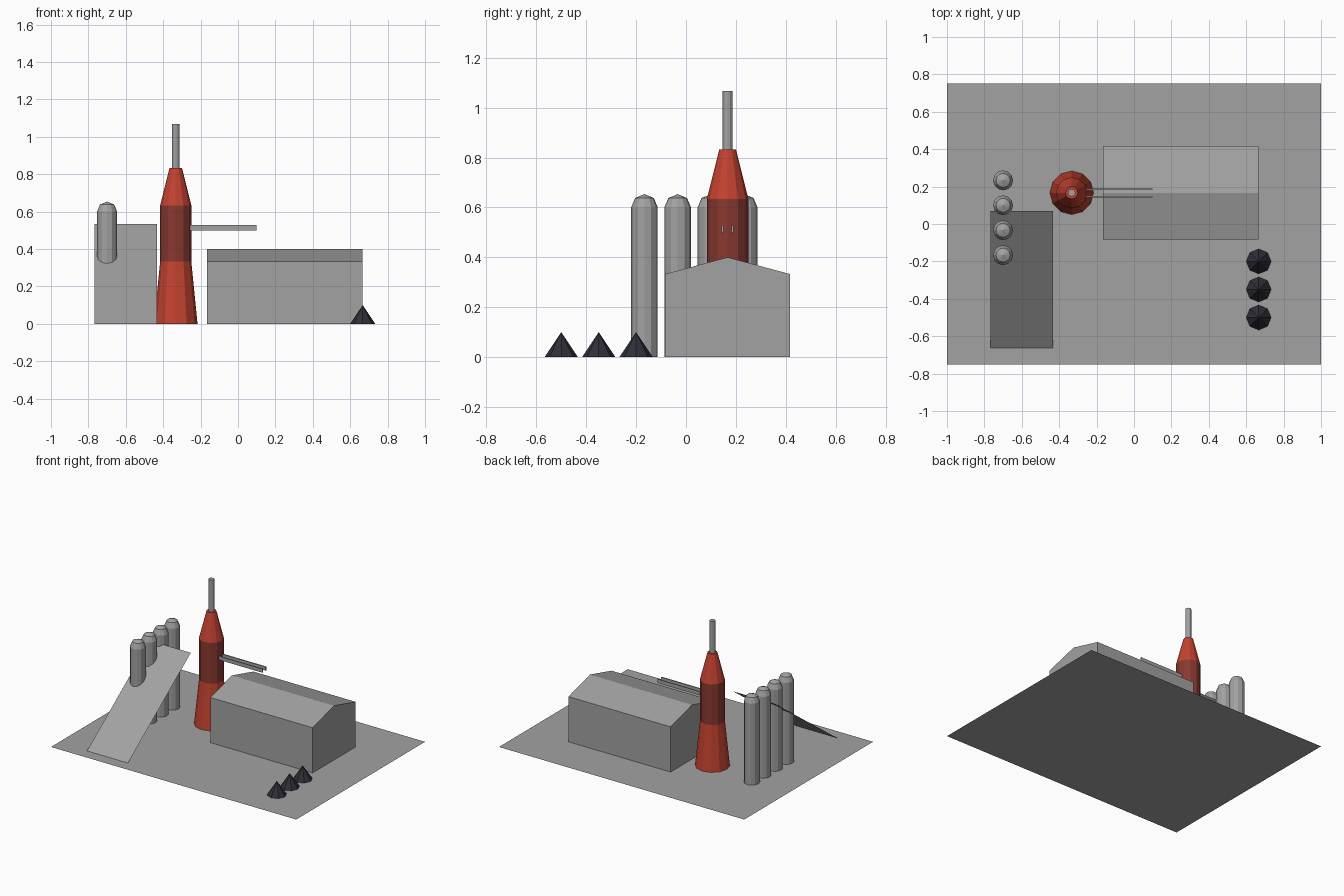
import bpy, bmesh, math

if "Cube" in bpy.data.objects:
    bpy.data.objects.remove(bpy.data.objects["Cube"])


def material(name, rgb):
    m = bpy.data.materials.new(name)
    m.diffuse_color = (*rgb, 1)
    m.use_nodes = True
    m.node_tree.nodes["Principled BSDF"].inputs["Base Color"].default_value = m.diffuse_color
    return m


GREY = material("concrete_grey", (0.36, 0.36, 0.36))
RED = material("furnace_red", (0.55, 0.055, 0.03))
DARK_RED = material("dark_red", (0.25, 0.04, 0.03))
COAL = material("coal_black", (0.028, 0.028, 0.04))


def finish(name, bm, mat):
    bmesh.ops.recalc_face_normals(bm, faces=bm.faces)
    mesh = bpy.data.meshes.new(name)
    bm.to_mesh(mesh)
    bm.free()
    mesh.materials.append(mat)
    obj = bpy.data.objects.new(name, mesh)
    bpy.context.collection.objects.link(obj)
    return obj


def lathe(name, x, y, profile, sides, mat):
    """Turn (radius, height) points around a vertical axis; radius 0 is a tip."""
    bm = bmesh.new()
    rings = []
    for r, z in profile:
        count = sides if r > 0 else 1
        rings.append([bm.verts.new((x + r * math.cos(math.tau * i / sides),
                                    y + r * math.sin(math.tau * i / sides), z))
                      for i in range(count)])
    for a, b in zip(rings, rings[1:]):
        for i in range(sides):
            j = (i + 1) % sides
            if len(b) == 1:
                bm.faces.new((a[i], a[j], b[0]))
            else:
                bm.faces.new((a[i], a[j], b[j], b[i]))
    if len(rings[-1]) > 1:
        bm.faces.new(rings[-1])
    return finish(name, bm, mat)


def sheet(name, x0, x1, y0, y1, z0, z1, mat):
    """Thin sheet rising from z0 at y0 to z1 at y1."""
    bm = bmesh.new()
    bm.faces.new([bm.verts.new(c) for c in
                  ((x0, y0, z0), (x1, y0, z0), (x1, y1, z1), (x0, y1, z1))])
    obj = finish(name, bm, mat)
    if obj.data.polygons[0].normal.z < 0:
        obj.data.flip_normals()
    return obj


def extrude_x(name, outline, x0, x1, mat):
    """Extrude a (y, z) outline along x."""
    bm = bmesh.new()
    face = bm.faces.new([bm.verts.new((x0, y, z)) for y, z in outline])
    out = bmesh.ops.extrude_face_region(bm, geom=[face], use_keep_orig=True)
    for v in out["geom"]:
        if isinstance(v, bmesh.types.BMVert):
            v.co.x = x1
    return finish(name, bm, mat)


# Yard and sloping conveyor
sheet("yard", -1, 1, -0.75, 0.75, 0, 0, GREY)
sheet("sloping_conveyor", -0.767, -0.433, -0.663, 0.069, 0, 0.533, GREY)

# Furnace in three tapered stages, with a chimney
FX, FY = -0.333, 0.167
lathe("furnace_base", FX, FY, [(0.1167, 0), (0.0833, 0.333)], 12, RED)
lathe("furnace_body", FX, FY, [(0.0833, 0.333), (0.0833, 0.633)], 12, DARK_RED)
lathe("furnace_top", FX, FY, [(0.0833, 0.633), (0.0333, 0.833)], 12, RED)
lathe("chimney", FX, FY, [(0.02, 0.8), (0.02, 1.067)], 12, GREY)

# Casting hall with gable roof
extrude_x("casting_hall", [(-0.0833, 0), (0.4167, 0), (0.4167, 0.333),
                           (0.1667, 0.4), (-0.0833, 0.333)], -0.1667, 0.6667, GREY)

# Pair of rails from the furnace over the hall
for side in (-1, 1):
    y = FY + side * 0.02
    extrude_x("rail", [(y - 0.004, 0.5), (y + 0.004, 0.5),
                       (y + 0.004, 0.527), (y - 0.004, 0.527)], -0.3, 0.098, GREY)

# Row of domed stoves
R = 0.0533
for i in range(4):
    dome = [(R * math.cos(math.pi / 4), 0.6 + R * math.sin(math.pi / 4)), (0, 0.6 + R)]
    lathe("stove", -0.7, 0.2333 - i * 0.1333, [(R, 0), (R, 0.6)] + dome, 12, GREY)

# Coal heaps
for i in range(3):
    lathe("coal_heap", 0.6667, -0.2 - i * 0.15, [(0.0667, 0), (0, 0.1)], 8, COAL)
